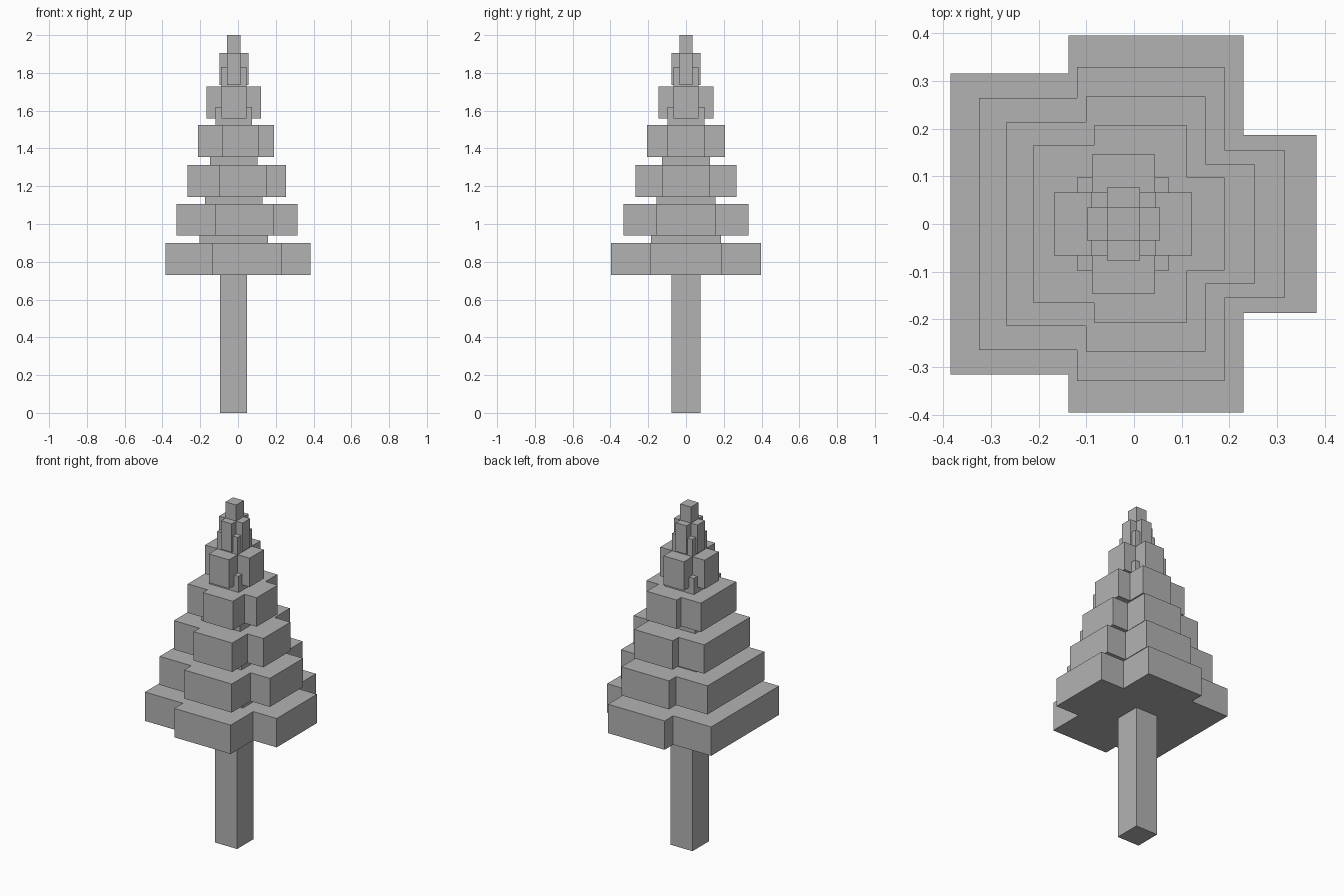
import bpy
import bmesh

cube = bpy.data.objects.get("Cube")
if cube:
    bpy.data.objects.remove(cube, do_unlink=True)

grey = bpy.data.materials.new("plain grey")
grey.use_nodes = True
colour = (0.45, 0.45, 0.45, 1)
grey.diffuse_color = colour
grey.node_tree.nodes["Principled BSDF"].inputs["Base Color"].default_value = colour


def prism(name, outline, bottom, top):
    """Extrude a flat outline from bottom to top."""
    bm = bmesh.new()
    base = bm.faces.new([bm.verts.new((x, y, bottom)) for x, y in outline])
    raised = bmesh.ops.extrude_face_region(bm, geom=[base])["geom"]
    verts = [v for v in raised if isinstance(v, bmesh.types.BMVert)]
    bmesh.ops.translate(bm, verts=verts, vec=(0, 0, top - bottom))
    bmesh.ops.recalc_face_normals(bm, faces=bm.faces)
    mesh = bpy.data.meshes.new(name)
    bm.to_mesh(mesh)
    bm.free()
    mesh.materials.append(grey)
    obj = bpy.data.objects.new(name, mesh)
    bpy.context.collection.objects.link(obj)


def block(name, x0, x1, y, bottom, top):
    prism(name, [(x0, -y), (x1, -y), (x1, y), (x0, y)], bottom, top)


def tier(name, left, mid, right, bottom, top):
    """Stepped cross: left and right are (x, half depth), mid is (x0, x1, half depth)."""
    (xl, yl), (m0, m1, ym), (xr, yr) = left, mid, right
    half = [(xl, yl), (m0, yl), (m0, ym), (m1, ym), (m1, yr), (xr, yr)]
    prism(name, half + [(x, -y) for x, y in reversed(half)], bottom, top)


# Trunk
block("trunk", -0.096, 0.048, 0.077, 0, 0.735)

# Foliage tiers, from the widest up
tiers = [
    ((-0.385, 0.316), (-0.138, 0.230, 0.396), (0.383, 0.187), 0.730, 0.900),
    ((-0.325, 0.264), (-0.120, 0.190, 0.330), (0.316, 0.155), 0.938, 1.106),
    ((-0.268, 0.214), (-0.101, 0.150, 0.268), (0.253, 0.126), 1.143, 1.313),
    ((-0.212, 0.165), (-0.084, 0.111, 0.207), (0.190, 0.098), 1.355, 1.525),
    ((-0.168, 0.066), (-0.088, 0.044, 0.146), (0.122, 0.066), 1.558, 1.728),
    ((-0.099, 0.035), (-0.057, 0.013, 0.077), (0.055, 0.035), 1.737, 1.905),
]
for i, spec in enumerate(tiers, 1):
    tier(f"foliage_tier_{i}", *spec)

# Narrower cores joining the tiers, the upper ones showing between the arms
cores = [
    (-0.205, 0.160, 0.185, 0.89, 0.95),
    (-0.176, 0.131, 0.155, 1.10, 1.15),
    (-0.148, 0.102, 0.126, 1.30, 1.37),
    (-0.120, 0.073, 0.098, 1.52, 1.62),
    (-0.089, 0.045, 0.067, 1.72, 1.83),
]
for i, spec in enumerate(cores, 1):
    block(f"foliage_core_{i}", *spec)

# Tip
block("foliage_tip", -0.057, 0.013, 0.035, 1.90, 2.0)
